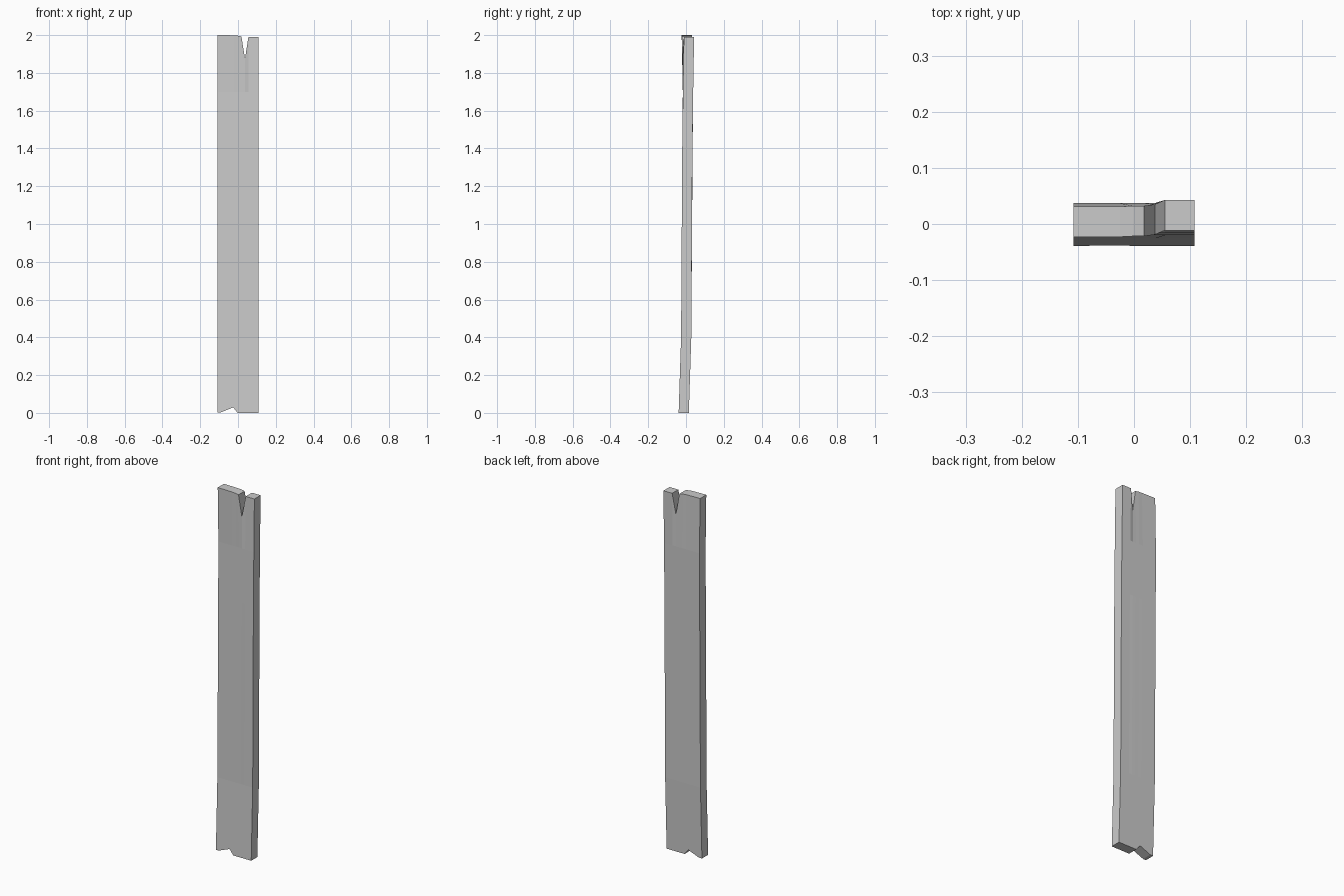
import bpy, bmesh

if "Cube" in bpy.data.objects:
    bpy.data.objects.remove(bpy.data.objects["Cube"])

THICK = 0.054

# columns across the board: x, bottom z, top z, blend (0 = left prong, 1 = right prong)
columns = [
    (-0.108, 0.003, 2.000, 0.0),
    (-0.090, 0.003, 2.000, 0.0),
    (-0.025, 0.029, 1.999, 0.0),
    (-0.002, 0.000, 1.997, 0.1),
    (0.018, 0.000, 1.993, 0.1),
    (0.037, 0.000, 1.875, 0.2),
    (0.055, 0.000, 1.990, 1.0),
    (0.108, 0.000, 1.990, 1.0),
]
# warp of the front face along the height: z, y on left, y on right
warp = [
    (0.0, -0.039, -0.039),
    (0.4, -0.026, -0.026),
    (1.4, -0.019, -0.020),
    (1.7, -0.017, -0.016),
    (2.0, -0.023, -0.011),
]


def front_y(z, blend):
    for (z0, l0, r0), (z1, l1, r1) in zip(warp, warp[1:]):
        if z <= z1:
            t = (z - z0) / (z1 - z0)
            left, right = l0 + (l1 - l0) * t, r0 + (r1 - r0) * t
            return left + (right - left) * blend
    return warp[-1][1]


# front face grid
bm = bmesh.new()
grid = []
for x, bottom, top, blend in columns:
    levels = [bottom, 0.4, 1.4, 1.7, top]
    grid.append([bm.verts.new((x, front_y(z, blend), z)) for z in levels])
for a, b in zip(grid, grid[1:]):
    for i in range(len(a) - 1):
        bm.faces.new((a[i], b[i], b[i + 1], a[i + 1]))

# thickness towards the back
result = bmesh.ops.extrude_face_region(bm, geom=bm.faces[:], use_keep_orig=True)
back = [g for g in result["geom"] if isinstance(g, bmesh.types.BMVert)]
bmesh.ops.translate(bm, verts=back, vec=(0, THICK, 0))
bmesh.ops.recalc_face_normals(bm, faces=bm.faces[:])

mesh = bpy.data.meshes.new("wood_plank")
bm.to_mesh(mesh)
bm.free()
plank = bpy.data.objects.new("wood_plank", mesh)
bpy.context.collection.objects.link(plank)
